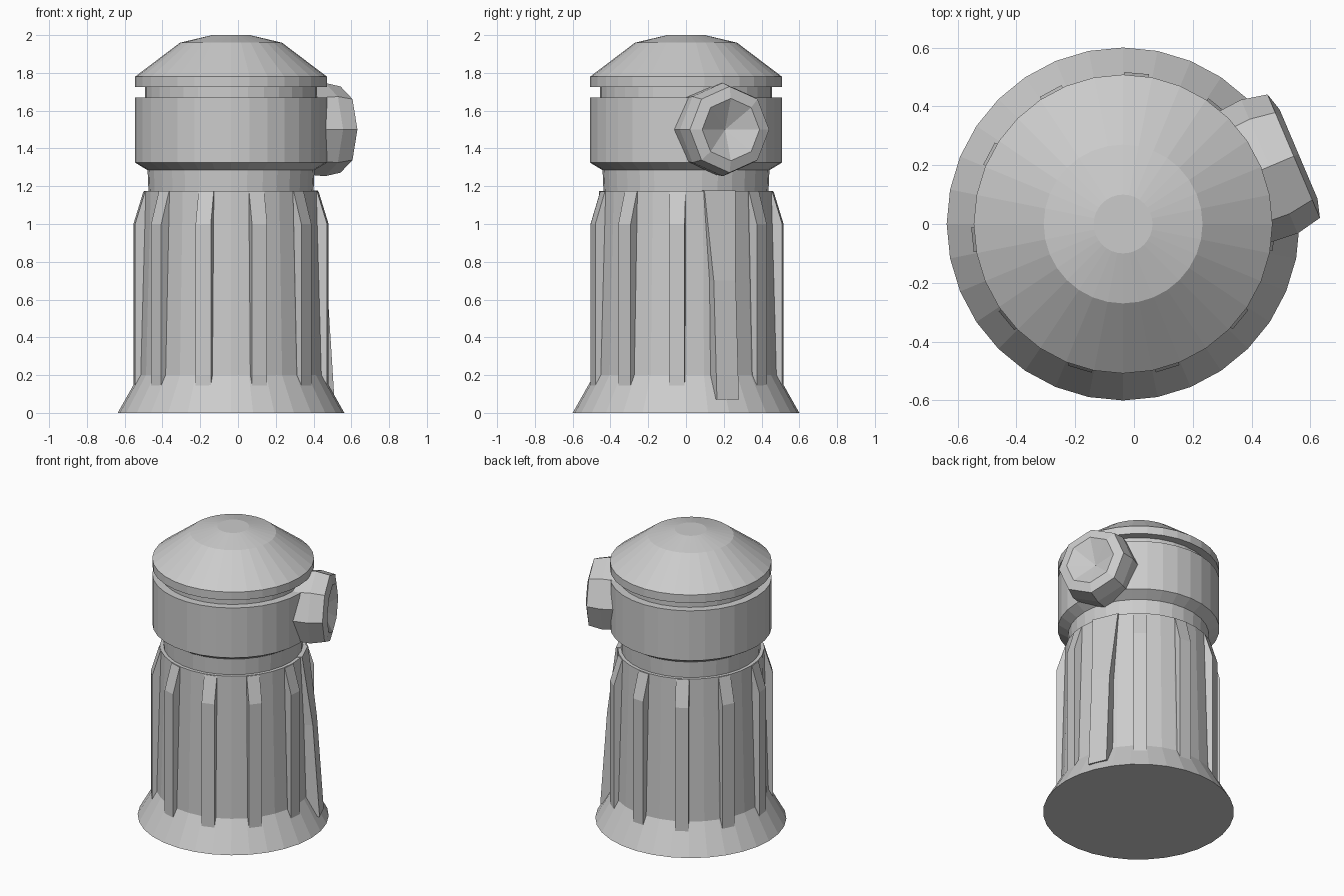
import bpy, bmesh
from math import sin, cos, pi, radians
from mathutils import Matrix, Vector

cube = bpy.data.objects.get("Cube")
if cube:
    bpy.data.objects.remove(cube, do_unlink=True)

AXIS_X = -0.037
grey = bpy.data.materials.new("stone grey")
grey.use_nodes = True
colour = (0.6, 0.6, 0.6, 1)
grey.diffuse_color = colour
grey.node_tree.nodes["Principled BSDF"].inputs["Base Color"].default_value = colour


def finish(name, bm, matrix):
    """Turn a bmesh into a flat shaded object."""
    bmesh.ops.recalc_face_normals(bm, faces=bm.faces)
    bm.transform(matrix)
    mesh = bpy.data.meshes.new(name)
    bm.to_mesh(mesh)
    bm.free()
    mesh.materials.append(grey)
    obj = bpy.data.objects.new(name, mesh)
    bpy.context.collection.objects.link(obj)
    return obj


def lathe(name, profile, sides, matrix):
    """Closed solid from (radius, height) pairs; radius zero makes a point."""
    bm = bmesh.new()
    rings = []
    for r, z in profile:
        count = sides if r > 0 else 1
        rings.append([bm.verts.new((r * cos(2 * pi * i / sides),
                                    r * sin(2 * pi * i / sides), z))
                      for i in range(count)])
    for low, high in zip(rings, rings[1:]):
        for i in range(sides):
            j = (i + 1) % sides
            if len(high) == 1:
                bm.faces.new((low[i], low[j], high[0]))
            else:
                bm.faces.new((low[i], low[j], high[j], high[i]))
    for ring in (rings[0], rings[-1]):
        if len(ring) > 1:
            bm.faces.new(ring)
    return finish(name, bm, matrix)


def rib(name, sections, angle):
    """Upright rib from (inner radius, outer radius, half width, height) sections."""
    bm = bmesh.new()
    loops = []
    for inner, outer, half, z in sections:
        corners = ((inner, -half), (outer, -half), (outer, half), (inner, half))
        loops.append([bm.verts.new((x, y, z)) for x, y in corners])
    for low, high in zip(loops, loops[1:]):
        for i in range(4):
            j = (i + 1) % 4
            bm.faces.new((low[i], low[j], high[j], high[i]))
    bm.faces.new(loops[0])
    bm.faces.new(loops[-1])
    return finish(name, bm, centre @ Matrix.Rotation(radians(angle), 4, "Z"))


centre = Matrix.Translation((AXIS_X, 0, 0))

# Flared foot, tapering column and narrow neck
lathe("column", [(0.6, 0), (0.487, 0.2), (0.46, 1.175), (0.437, 1.175),
                 (0.442, 1.29)], 32, centre)

# Head drum with a groove under the domed cap
lathe("head", [(0.442, 1.285), (0.508, 1.325), (0.508, 1.67), (0.455, 1.67),
               (0.455, 1.725), (0.508, 1.725), (0.508, 1.78), (0.27, 1.96),
               (0.1, 2.0)], 32, centre)

# Ten ribs around the column, leaving a wide gap for the long rib
for k in range(10):
    rib(f"rib_{k + 1}", [(0.44, 0.515, 0.042, 0.145), (0.44, 0.515, 0.042, 1.0),
                         (0.42, 0.462, 0.042, 1.172)], -5.5 - 33.7 * k)

# Long rib below the lens, running out over the foot
rib("long_rib", [(0.44, 0.568, 0.063, 0.07), (0.44, 0.525, 0.063, 0.7),
                 (0.42, 0.462, 0.09, 1.178)], 23)

# Eight sided lens housing with a hollow centre
facing = Vector((cos(radians(23)), sin(radians(23)), 0))
turn = facing.to_track_quat("Z", "Y").to_matrix().to_4x4()
lathe("lens_housing", [(0.235, 0.36), (0.247, 0.5), (0.228, 0.59),
                       (0.165, 0.608), (0, 0.53)], 8,
      Matrix.Translation((0, 0, 1.5)) @ turn)
